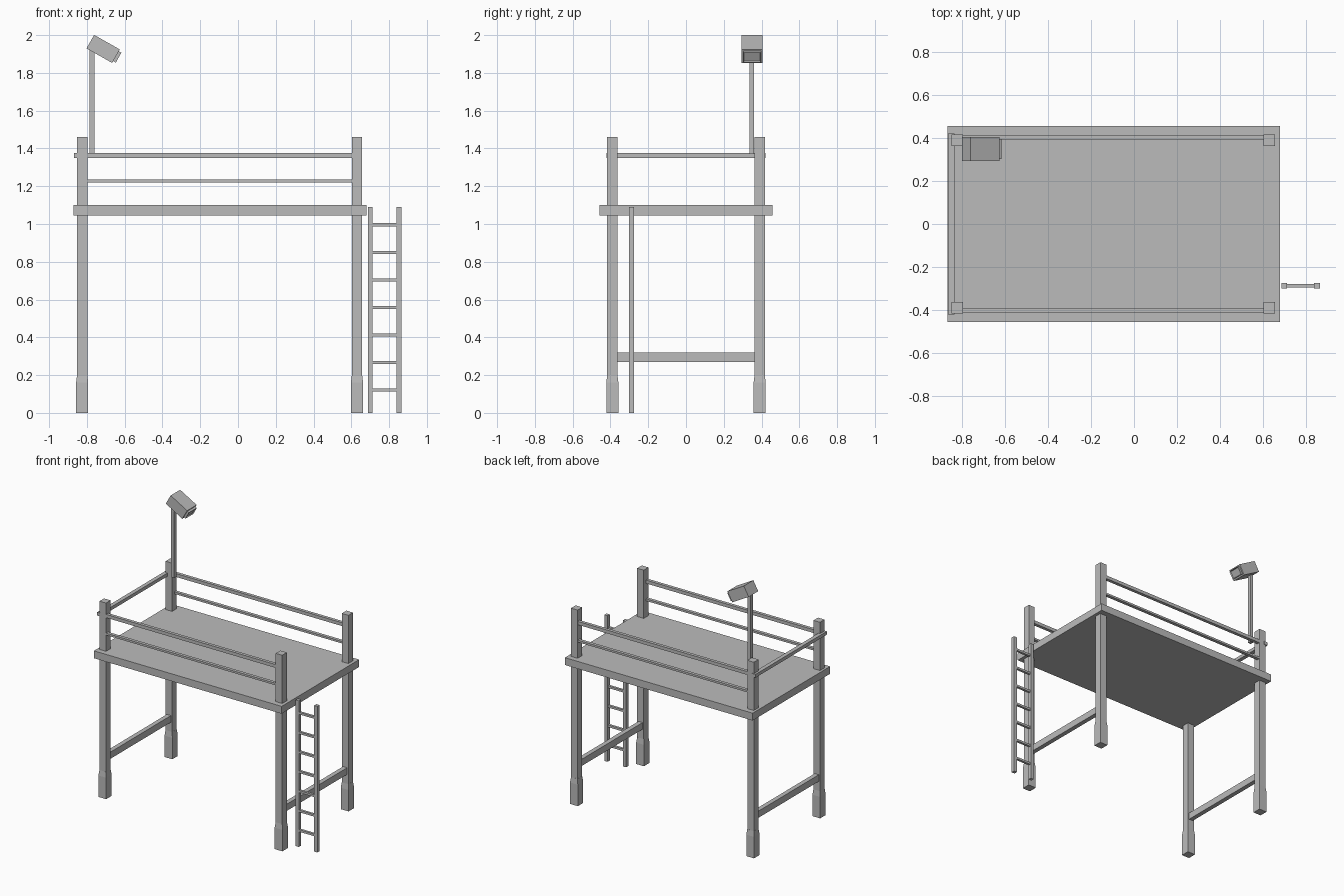
import bpy, bmesh
from math import radians
from mathutils import Matrix

default = bpy.data.objects.get("Cube")
if default:
    bpy.data.objects.remove(default, do_unlink=True)

grey = bpy.data.materials.new("plain grey")
grey.use_nodes = True
GREY = (0.5, 0.5, 0.5, 1)
grey.diffuse_color = GREY
grey.node_tree.nodes["Principled BSDF"].inputs["Base Color"].default_value = GREY


def finish(name, bm, matrix=None):
    mesh = bpy.data.meshes.new(name)
    bmesh.ops.recalc_face_normals(bm, faces=bm.faces)
    bm.to_mesh(mesh)
    bm.free()
    mesh.materials.append(grey)
    ob = bpy.data.objects.new(name, mesh)
    if matrix:
        ob.matrix_world = matrix
    bpy.context.collection.objects.link(ob)
    return ob


def box_mesh(x, y, z):
    """Box from (low, high) ranges."""
    bm = bmesh.new()
    bmesh.ops.create_cube(bm, size=1)
    for v in bm.verts:
        for i, (lo, hi) in enumerate((x, y, z)):
            v.co[i] = lo if v.co[i] < 0 else hi
    return bm


def box(name, x, y, z, matrix=None):
    return finish(name, box_mesh(x, y, z), matrix)


def around(centre, half):
    return (centre - half, centre + half)


LEFT, RIGHT, POST_Y = 0.63, -0.825, 0.39

# Sleeping platform
box("platform", (-0.87, 0.68), around(0, 0.457), (1.045, 1.1))

# Corner posts with thicker, tapered feet
for side, px in (("left", LEFT), ("right", RIGHT)):
    for end, py in (("front", -POST_Y), ("back", POST_Y)):
        box(f"{end}_{side}_post", around(px, 0.027), around(py, 0.027), (0, 1.46))
        foot = box_mesh(around(px, 0.032), around(py, 0.032), (0, 0.16))
        top = [f for f in foot.faces if f.normal.z > 0.5]
        cap = bmesh.ops.extrude_face_region(foot, geom=top)
        bmesh.ops.delete(foot, geom=top, context="FACES")
        for v in (g for g in cap["geom"] if isinstance(g, bmesh.types.BMVert)):
            v.co.x = px + (v.co.x - px) * 0.85
            v.co.y = py + (v.co.y - py) * 0.85
            v.co.z = 0.2
        finish(f"{end}_{side}_foot", foot)
    # Low brace joining front and back posts
    box(f"{side}_brace", around(px, 0.017), around(0, POST_Y), (0.27, 0.32))

# Guard rails
for end, s in (("front", -1), ("back", 1)):
    box(f"{end}_upper_rail", (RIGHT, LEFT), around(s * 0.403, 0.012), (1.35, 1.375))
    box(f"{end}_lower_rail", (RIGHT, LEFT), around(s * 0.403, 0.012), (1.22, 1.235))
box("right_end_rail", (-0.868, -0.838), around(0, 0.421), (1.35, 1.375))

# Ladder
LADDER_Y = -0.288
for side, x in (("left", 0.853), ("right", 0.7)):
    box(f"ladder_{side}_rail", around(x, 0.013), around(LADDER_Y, 0.013), (0, 1.09))
for i in range(7):
    box(f"ladder_rung_{i + 1}", (0.7, 0.853), around(LADDER_Y, 0.009),
        around(0.12 + i * 0.146, 0.008))

# Lamp on a pole, its head tipped down toward the platform
box("lamp_pole", (-0.786, -0.761), (0.335, 0.361), (1.37, 1.94))
tilt = Matrix.Translation((-0.714, 0.35, 1.927)) @ Matrix.Rotation(radians(29.5), 4, "Y")
box("lamp_head", around(0, 0.078), around(0, 0.056), around(0, 0.041), tilt)
lens = box_mesh((0.07, 0.094), around(0, 0.046), around(0, 0.03))
front = [f for f in lens.faces if f.normal.x > 0.5]
bmesh.ops.inset_region(lens, faces=front, thickness=0.006, depth=0)
bmesh.ops.translate(lens, verts=front[0].verts, vec=(-0.008, 0, 0))
finish("lamp_lens", lens, tilt)
